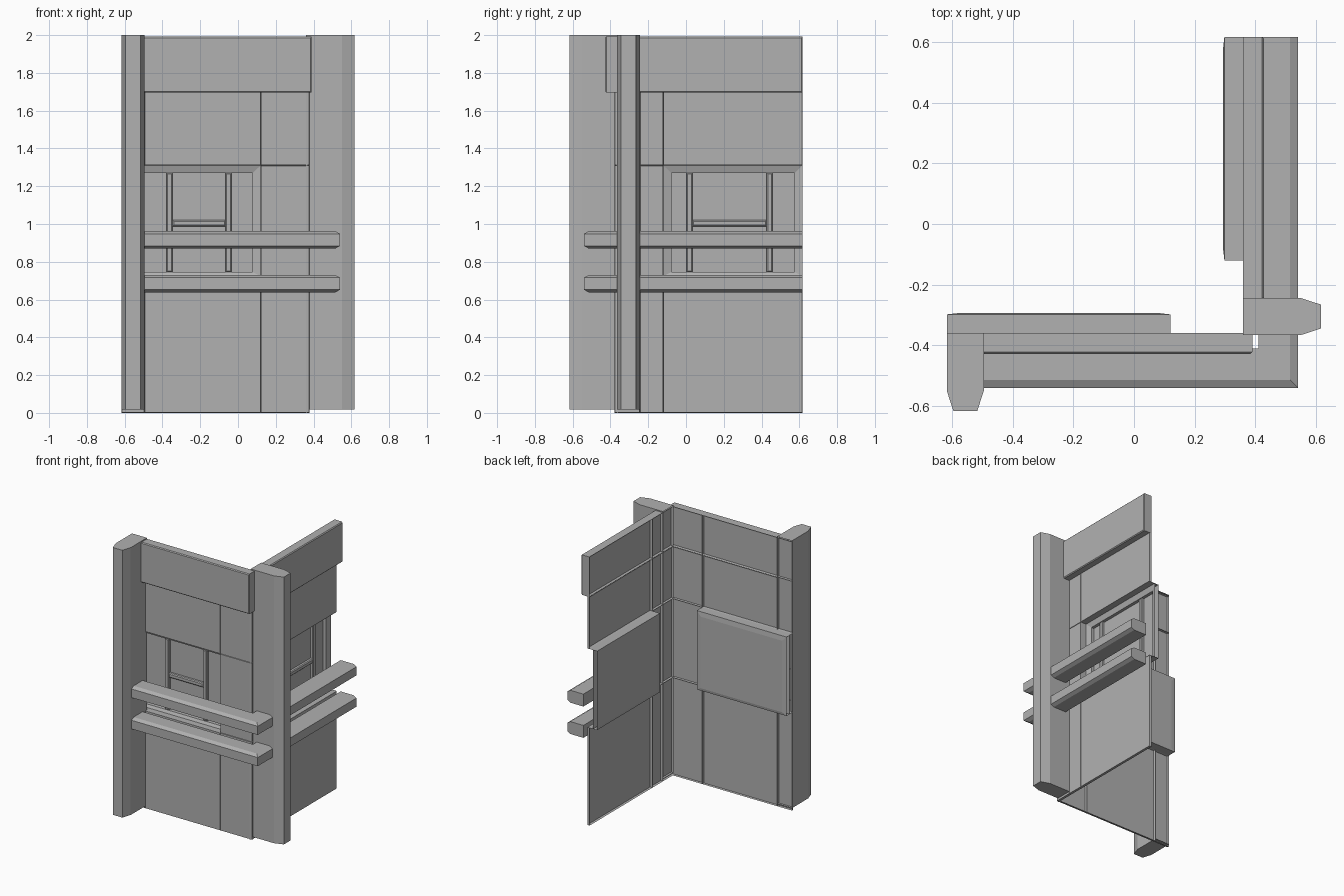
import bpy, bmesh

if "Cube" in bpy.data.objects:
    bpy.data.objects.remove(bpy.data.objects["Cube"])

# Wall-local coordinates: u along the wall, d outward from the room, z up
MAP = {
    "front": lambda u, d, z: (u, -d, z),
    "right": lambda u, d, z: (d, u, z),
}
GREY = bpy.data.materials.new("mid_grey")
GREY.diffuse_color = (0.44, 0.44, 0.44, 1)
GREY.use_nodes = True
GREY.node_tree.nodes["Principled BSDF"].inputs["Base Color"].default_value = GREY.diffuse_color


def loft(name, side, layers, back=True, face=True, flip=False, skip=()):
    """Join rectangles (u0, u1, z0, z1, d), listed from inside to outside."""
    bm = bmesh.new()
    rings = []
    for u0, u1, z0, z1, d in layers:
        pts = ((u0, z0), (u1, z0), (u1, z1), (u0, z1))
        rings.append([bm.verts.new(MAP[side](u, d, z)) for u, z in pts])
    for a, b in zip(rings, rings[1:]):
        for i in range(4):          # 0 bottom, 1 end, 2 top, 3 start
            if i not in skip:
                j = (i + 1) % 4
                bm.faces.new((a[i], a[j], b[j], b[i]))
    if back:
        bm.faces.new(rings[0][::-1])
    if face:
        bm.faces.new(rings[-1])
    if flip:
        bmesh.ops.reverse_faces(bm, faces=bm.faces[:])
    me = bpy.data.meshes.new(name)
    bm.to_mesh(me)
    bm.free()
    me.materials.append(GREY)
    ob = bpy.data.objects.new(name, me)
    bpy.context.collection.objects.link(ob)
    return ob


def panel(name, side, u0, u1, z0, z1):
    e = 0.002
    loft(name, side, [(u0, u1, z0, z1, 0.36),
                      (u0 + e, u1 - e, z0 + e, z1 - e, 0.377)], back=False)


def bar(name, side, u0, u1, z0, z1):
    e = 0.006
    loft(name, side, [(u0, u1, z0, z1, 0.296), (u0, u1, z0, z1, 0.312),
                      (u0 + e, u1 - e, z0 + e, z1 - e, 0.318)])


def column(name, side, u0, u1):
    loft(name, side, [(u0, u1, 0.018, 2, 0.36), (u0, u1, 0.018, 2, 0.55),
                      (u0 + 0.022, u1 - 0.022, 0.018, 2, 0.617)], back=False)


def window(side, u0, u1, open_end, bars):
    z0, z1 = 0.725, 1.31
    # Recessed tray behind the wall plane
    loft(side + "_window_recess", side,
         [(u0 + 0.035, u1 - 0.035, z0 + 0.02, z1 - 0.035, 0.294),
          (u0, u1, z0, z1, 0.298)], face=False, flip=True)
    loft(side + "_window_reveal", side,
         [(u0, u1, z0, z1, 0.298), (u0, u1, z0, z1, 0.377)],
         back=False, face=False, flip=True, skip=(open_end,))
    # Mitred frame and glazing bars
    w = 0.042
    inner = (u0 + w, u1 - w, z0 + 0.02, z1 - 0.04)
    loft(side + "_window_frame", side,
         [inner + (0.295,), inner + (0.318,), (u0, u1, z0, z1, 0.33)],
         back=False, face=False, flip=True)
    for i, b in enumerate(bars):
        bar(f"{side}_upright_bar_{i}", side, b, b + 0.032, z0 + 0.02, z1 - 0.04)
    bar(side + "_cross_bar", side, bars[0] + 0.032, bars[1], 0.988, 1.02)


def wall(side, cuts, glazed):
    """Panels between neighbouring cuts; the glazed span leaves a gap."""
    rows = {"lower": (0, 0.725), "middle": (0.725, 1.31),
            "upper": (1.31, 1.70), "top": (1.70, 1.992)}
    for i, (u0, u1) in enumerate(zip(cuts, cuts[1:])):
        for row, (z0, z1) in rows.items():
            if not (row == "middle" and i in glazed):
                panel(f"{side}_{row}_panel_{i}", side, u0, u1, z0, z1)


def rails(side, u, sign):
    """Chamfered rails, mitred where the two walls meet."""
    for i, z in enumerate((0.638, 0.87)):
        t = z + 0.092
        layers = []
        for d, c in ((0.41, 0), (0.515, 0), (0.54, 0.014)):
            u0, u1 = sorted((u, sign * d))
            layers.append((u0, u1, z + c, t - c, d))
        loft(f"{side}_rail_{i}", side, layers)


def header(side, u0, u1):
    e = 0.006
    loft(side + "_header_board", side,
         [(u0, u1, 1.695, 1.992, 0.36), (u0, u1, 1.695, 1.992, 0.422),
          (u0 + e, u1 - e, 1.695 + e, 1.992 - e, 0.428)], back=False)


# Front wall
wall("front", (-0.617, -0.495, 0.12, 0.379), (0, 1))
window("front", -0.617, 0.12, 3, (-0.378, -0.066))
rails("front", -0.50, 1)
header("front", -0.50, 0.39)
column("front_column", "front", -0.617, -0.495)

# Right wall
wall("right", (-0.379, -0.244, -0.12, 0.617), (2,))
window("right", -0.12, 0.617, 1, (0.002, 0.427))
rails("right", 0.617, -1)
header("right", -0.36, 0.617)
column("right_column", "right", -0.366, -0.244)
